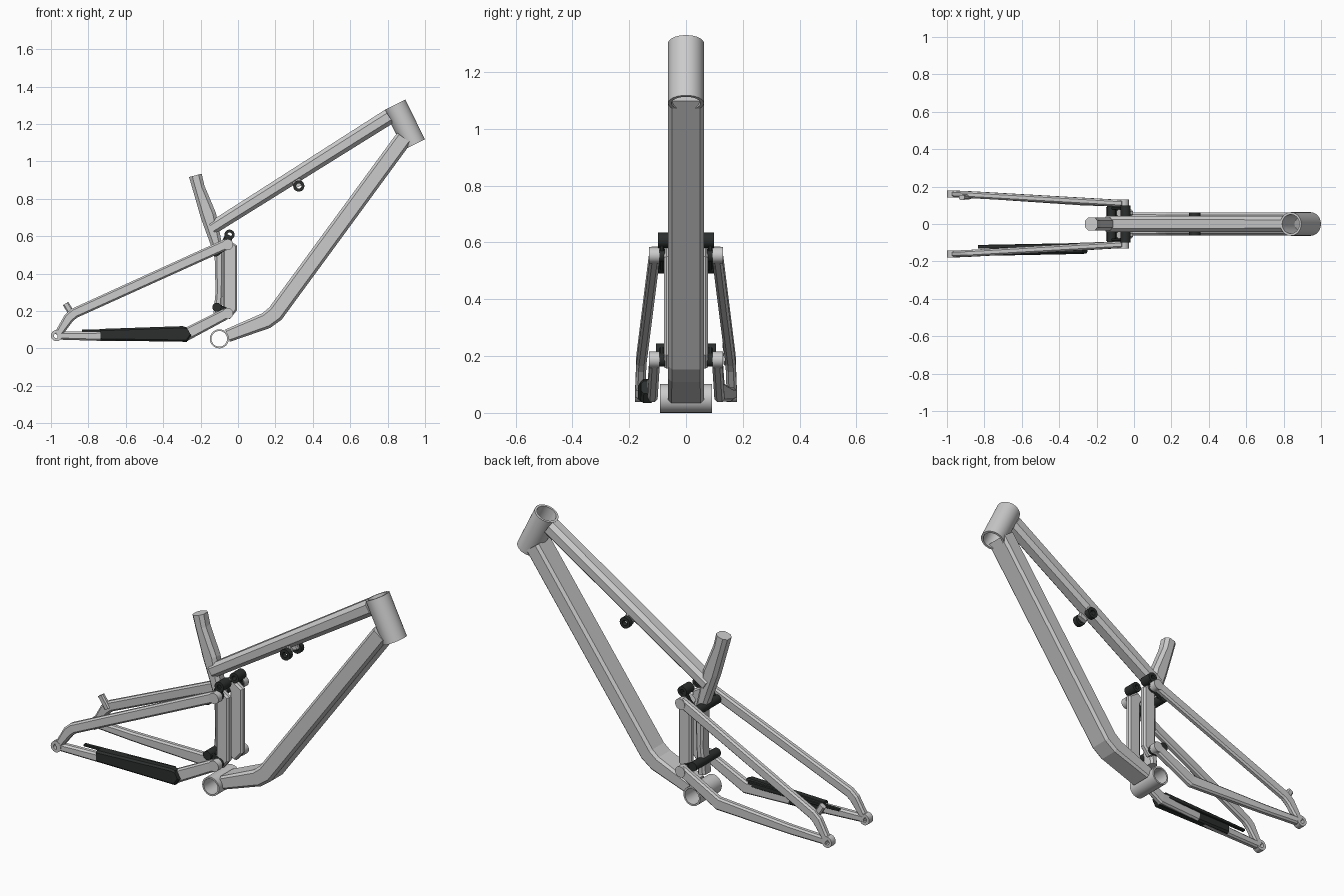
import bpy
from math import cos, sin, tau
from mathutils import Vector

if "Cube" in bpy.data.objects:
    bpy.data.objects.remove(bpy.data.objects["Cube"])

dark = bpy.data.materials.new("dark_rubber")
dark.diffuse_color = (0.025, 0.028, 0.028, 1)
dark.use_nodes = True
dark.node_tree.nodes["Principled BSDF"].inputs["Base Color"].default_value = dark.diffuse_color


def make(name, verts, faces, mat=None, smooth=False):
    me = bpy.data.meshes.new(name)
    me.from_pydata([tuple(v) for v in verts], [], faces)
    me.validate()
    if mat:
        me.materials.append(mat)
    if smooth:
        me.polygons.foreach_set("use_smooth", [True] * len(me.polygons))
        me.set_sharp_from_angle(angle=0.6)
    ob = bpy.data.objects.new(name, me)
    bpy.context.collection.objects.link(ob)
    return ob


def beam(name, path, w, c=0.25, mat=None):
    """Chamfered box tube with mitred bends; path = (x, y, z, height), w = width in y."""
    p = [Vector(q[:3]) for q in path]
    n, verts = len(p), []
    for i, q in enumerate(path):
        def nrm(a, b):
            d = p[b] - p[a]
            return Vector((-d.z, 0, d.x)).normalized()
        n0 = nrm(max(i - 1, 0), max(i, 1))
        n1 = nrm(min(i, n - 2), min(i + 1, n - 1))
        m = (n0 + n1).normalized()
        m = m / m.dot(n0)
        h, k = q[3] / 2, w / 2
        e = c * min(w, q[3])
        for a, b in ((-k, -h + e), (-k + e, -h), (k - e, -h), (k, -h + e),
                     (k, h - e), (k - e, h), (-k + e, h), (-k, h - e)):
            verts.append(p[i] + Vector((0, a, 0)) + m * b)
    faces = [(i * 8 + j, i * 8 + (j + 1) % 8, i * 8 + 8 + (j + 1) % 8, i * 8 + 8 + j)
             for i in range(n - 1) for j in range(8)]
    faces += [tuple(range(7, -1, -1)), tuple(range(n * 8 - 8, n * 8))]
    return make(name, verts, faces, mat)


def cyl(name, a, b, r, ri=0, mat=None, seg=24):
    """Round bar, or open pipe when an inner radius is given."""
    a, b = Vector(a), Vector(b)
    rot = (b - a).to_track_quat('Z', 'Y')
    loops = [(a, r), (b, r)] + ([(b, ri), (a, ri)] if ri else [])
    verts = [o + rot @ Vector((q * cos(tau * j / seg), q * sin(tau * j / seg), 0))
             for o, q in loops for j in range(seg)]
    n = len(loops)
    faces = [(i * seg + j, i * seg + (j + 1) % seg,
              (i + 1) % n * seg + (j + 1) % seg, (i + 1) % n * seg + j)
             for i in range(n if ri else 1) for j in range(seg)]
    if not ri:
        faces += [tuple(range(seg - 1, -1, -1)), tuple(range(seg, 2 * seg))]
    return make(name, verts, faces, mat, True)


def pin(name, x, z, y0, y1, r, ri=0, mat=None):
    return cyl(name, (x, y0, z), (x, y1, z), r, ri, mat)


# Front triangle
cyl("head_tube", (0.838, 0, 1.302), (0.943, 0, 1.09), 0.063, 0.051, seg=40)
pin("bottom_bracket_shell", -0.10, 0.051, -0.092, 0.092, 0.051, 0.042)
beam("down_tube", [(0.888, 0, 1.125, 0.092), (0.2, 0, 0.186, 0.092),
                   (0.15, 0, 0.148, 0.088), (-0.056, 0, 0.068, 0.07)], 0.125, 0.15)
beam("top_tube", [(0.808, 0, 1.24, 0.084), (-0.14, 0, 0.642, 0.07)], 0.086)
beam("seat_tube", [(-0.228, 0, 0.925, 0.07), (-0.211, 0, 0.86, 0.066),
                   (-0.158, 0, 0.71, 0.085), (-0.125, 0, 0.59, 0.065),
                   (-0.1, 0, 0.5, 0.05), (-0.1, 0, 0.3, 0.04),
                   (-0.112, 0, 0.15, 0.045)], 0.07)

# Front shock mount
for s in (-1, 1):
    beam("shock_tab", [(0.295, s * 0.027, 0.935, 0.06), (0.325, s * 0.027, 0.865, 0.05)], 0.024)
    pin("shock_bushing", 0.325, 0.868, s * 0.036, s * 0.062, 0.03, 0.014, dark)

# Rear triangle, both sides
for s in (-1, 1):
    beam("seat_stay", [(-0.055, s * 0.11, 0.56, 0.058), (-0.875, s * 0.157, 0.188, 0.055),
                       (-0.905, s * 0.158, 0.162, 0.055), (-0.965, s * 0.161, 0.07, 0.04)], 0.036)
    beam("chain_stay", [(-0.965, s * 0.161, 0.068, 0.042), (-0.73, s * 0.148, 0.065, 0.05),
                        (-0.28, s * 0.118, 0.073, 0.068), (-0.055, s * 0.11, 0.19, 0.06)], 0.036)
    beam("upright_link", [(-0.075, s * 0.059, 0.568, 0.05), (-0.043, s * 0.059, 0.535, 0.075),
                          (-0.043, s * 0.059, 0.215, 0.075), (-0.07, s * 0.059, 0.172, 0.06)], 0.036)
    pin("dropout", -0.97, 0.068, s * 0.143, s * 0.179, 0.03, 0.014)

    # Pivots and links
    for n, x, z in (("upper", -0.055, 0.555), ("lower", -0.055, 0.187)):
        pin(n + "_pivot_cap", x, z, s * 0.094, s * 0.131, 0.029)
        pin(n + "_pivot_washer", x, z, s * 0.074, s * 0.095, 0.024, 0, dark)
    beam("rocker_arm", [(-0.12, s * 0.085, 0.51, 0.04), (-0.068, s * 0.085, 0.555, 0.05),
                        (-0.045, s * 0.085, 0.605, 0.042)], 0.016, 0.25, dark)
    beam("lower_arm", [(-0.115, s * 0.085, 0.222, 0.04),
                       (-0.05, s * 0.085, 0.188, 0.04)], 0.016, 0.25, dark)
    pin("rocker_boss", -0.045, 0.608, s * 0.03, s * 0.098, 0.027, 0.012, dark)
pin("seat_tube_upper_axle", -0.12, 0.515, -0.098, 0.098, 0.024, 0, dark)
pin("seat_tube_lower_axle", -0.113, 0.22, -0.105, 0.105, 0.024, 0, dark)

# Brake mount on the far side
beam("brake_mount", [(-0.922, 0.142, 0.24, 0.034), (-0.882, 0.146, 0.175, 0.034)], 0.026)

# Chain stay guard on the near side
beam("chain_guard", [(-0.735, -0.145, 0.073, 0.062), (-0.285, -0.136, 0.077, 0.084),
                     (-0.262, -0.134, 0.09, 0.05)], 0.048, 0.2, dark)
beam("chain_guard_strip", [(-0.835, -0.122, 0.094, 0.012), (-0.3, -0.112, 0.098, 0.03)],
     0.02, 0.2, dark)
